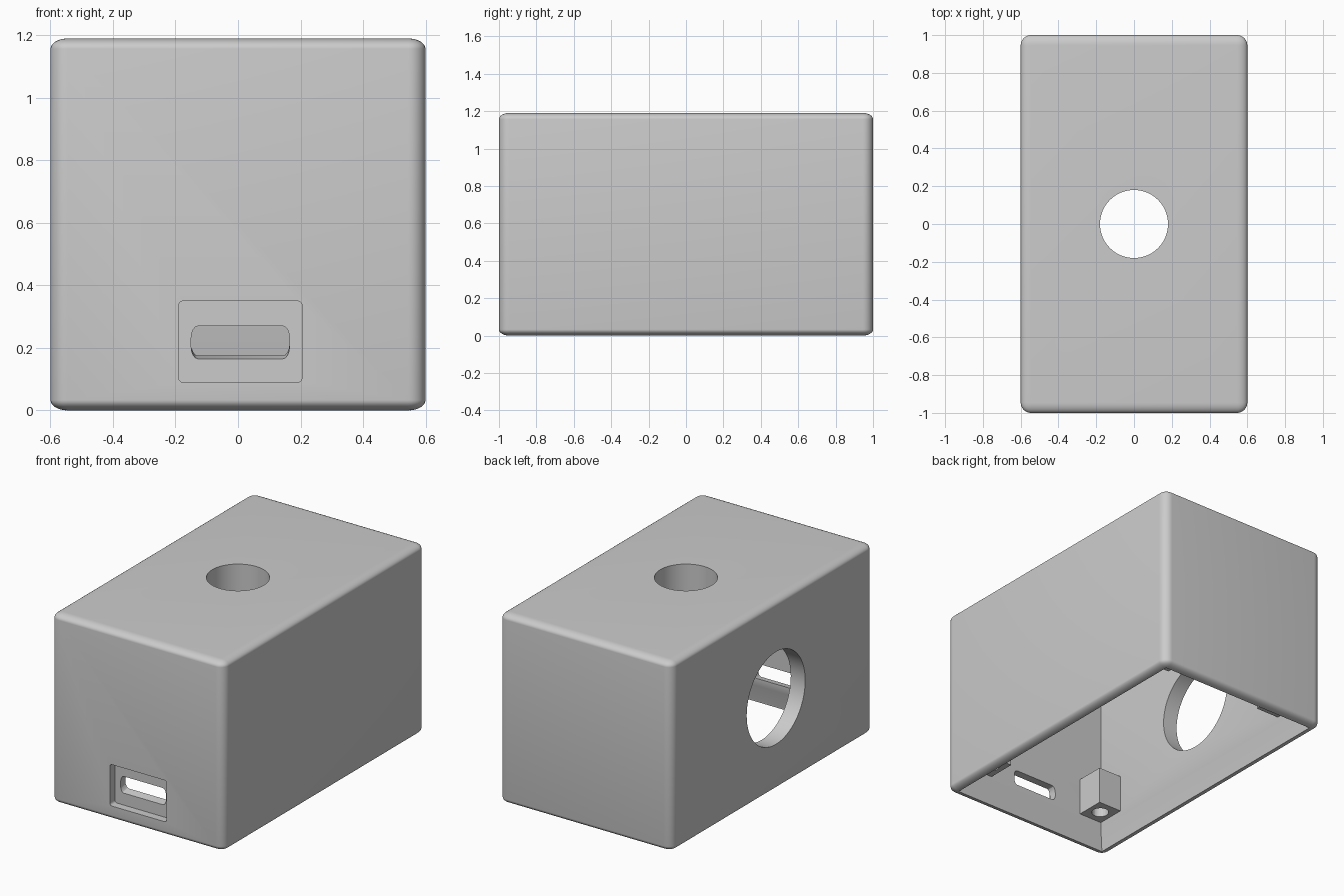
import bpy, bmesh, math
from mathutils import Vector

if "Cube" in bpy.data.objects:
    bpy.data.objects.remove(bpy.data.objects["Cube"], do_unlink=True)

W, D, H = 0.6, 1.0, 1.19      # half width, half depth, height
WALL, CEILING = 0.1, 1.0

gray = bpy.data.materials.new("plain gray")
gray.use_nodes = True
color = (0.6, 0.6, 0.6, 1)
gray.diffuse_color = color
gray.node_tree.nodes["Principled BSDF"].inputs["Base Color"].default_value = color


def finish(bm, name):
    bmesh.ops.recalc_face_normals(bm, faces=bm.faces)
    mesh = bpy.data.meshes.new(name)
    bm.to_mesh(mesh)
    bm.free()
    mesh.materials.append(gray)
    ob = bpy.data.objects.new(name, mesh)
    bpy.context.collection.objects.link(ob)
    return ob


def loft(name, rings):
    """Solid skinned through rings of equal point count."""
    bm = bmesh.new()
    loops = [[bm.verts.new(p) for p in ring] for ring in rings]
    n = len(loops[0])
    for a, b in zip(loops, loops[1:]):
        for i in range(n):
            j = (i + 1) % n
            bm.faces.new((a[i], a[j], b[j], b[i]))
    bm.faces.new(loops[0])
    bm.faces.new(loops[-1])
    return finish(bm, name)


def rect(w, d, z):
    return [(-w, -d, z), (w, -d, z), (w, d, z), (-w, d, z)]


def box(name, lo, hi):
    return loft(name, [[(lo[0], lo[1], z), (hi[0], lo[1], z),
                        (hi[0], hi[1], z), (lo[0], hi[1], z)] for z in (lo[2], hi[2])])


def cylinder(name, start, end, radius, sides=64):
    start, end = Vector(start), Vector(end)
    turn = (end - start).to_track_quat('Z', 'Y')
    circle = [turn @ Vector((radius * math.cos(t), radius * math.sin(t), 0))
              for t in (math.tau * i / sides for i in range(sides))]
    return loft(name, [[p + c for c in circle] for p in (start, end)])


def rounded_outline(x0, x1, z0, z1, rx, rz, steps=4):
    """Rounded rectangle as (x, z) points."""
    pts = []
    corners = [(x1 - rx, z1 - rz), (x0 + rx, z1 - rz), (x0 + rx, z0 + rz), (x1 - rx, z0 + rz)]
    for k, (cx, cz) in enumerate(corners):
        for s in range(steps + 1):
            t = math.pi / 2 * (k + s / steps)
            pts.append((cx + rx * math.cos(t), cz + rz * math.sin(t)))
    return pts


def combine(target, tool, operation='DIFFERENCE'):
    mod = target.modifiers.new("combine", 'BOOLEAN')
    mod.object, mod.operation, mod.solver = tool, operation, 'EXACT'
    bpy.context.view_layer.objects.active = target
    bpy.ops.object.modifier_apply(modifier=mod.name)
    bpy.data.objects.remove(tool, do_unlink=True)


# outer shell: edges rounded wide across and shallow in height
bm = bmesh.new()
bmesh.ops.create_cube(bm, size=1)
squash = 0.6
for v in bm.verts:
    v.co = Vector((v.co.x * 2 * W, v.co.y * 2 * D, (v.co.z + 0.5) * H / squash))
bmesh.ops.bevel(bm, geom=bm.edges[:], offset=0.055, segments=8, profile=0.5, affect='EDGES')
for v in bm.verts:
    v.co.z *= squash
case = finish(bm, "enclosure_shell")

# cavity, open below and flaring at the rim
iw, idp = W - WALL, D - WALL
flare = 0.05
combine(case, loft("cavity", [rect(iw + flare, idp + flare, -0.1),
                              rect(iw + flare, idp + flare, 0.01),
                              rect(iw, idp, 0.13), rect(iw, idp, CEILING)]))

# round openings in the top and one side
combine(case, cylinder("top_opening", (0, 0, 0.9), (0, 0, 1.3), 0.18))
combine(case, cylinder("side_opening", (-0.8, -0.035, 0.58), (-0.4, -0.035, 0.58), 0.29))

# port recess and slot in the front wall
recess = rounded_outline(-0.19, 0.205, 0.09, 0.35, 0.015, 0.015)
combine(case, loft("port_recess", [[(x, y, z) for x, z in recess] for y in (-1.1, -D + 0.05)]))
slot = rounded_outline(-0.15, 0.165, 0.165, 0.27, 0.022, 0.04)
combine(case, loft("port_slot", [[(x, -1.0, z) for x, z in slot],
                                 [(x, -D + 0.05, z) for x, z in slot],
                                 [(x, -0.85, z + 0.02 * (z < 0.2)) for x, z in slot]]))

bpy.ops.object.select_all(action='DESELECT')
case.select_set(True)
bpy.context.view_layer.objects.active = case
bpy.ops.object.shade_smooth_by_angle(angle=math.radians(30))

# corner screw posts with bored holes
for sx, side in ((1, "left"), (-1, "right")):
    for sy, end in ((1, "back"), (-1, "front")):
        xs = sorted((sx * 0.34, sx * (iw + 0.01)))
        ys = sorted((sy * 0.72, sy * (idp + 0.01)))
        post = box(f"{end}_{side}_screw_post", (xs[0], ys[0], 0.156), (xs[1], ys[1], 0.39))
        c = (sx * 0.42, sy * 0.81)
        combine(post, cylinder("screw_hole", (*c, 0.1), (*c, 0.34), 0.05, 24))
